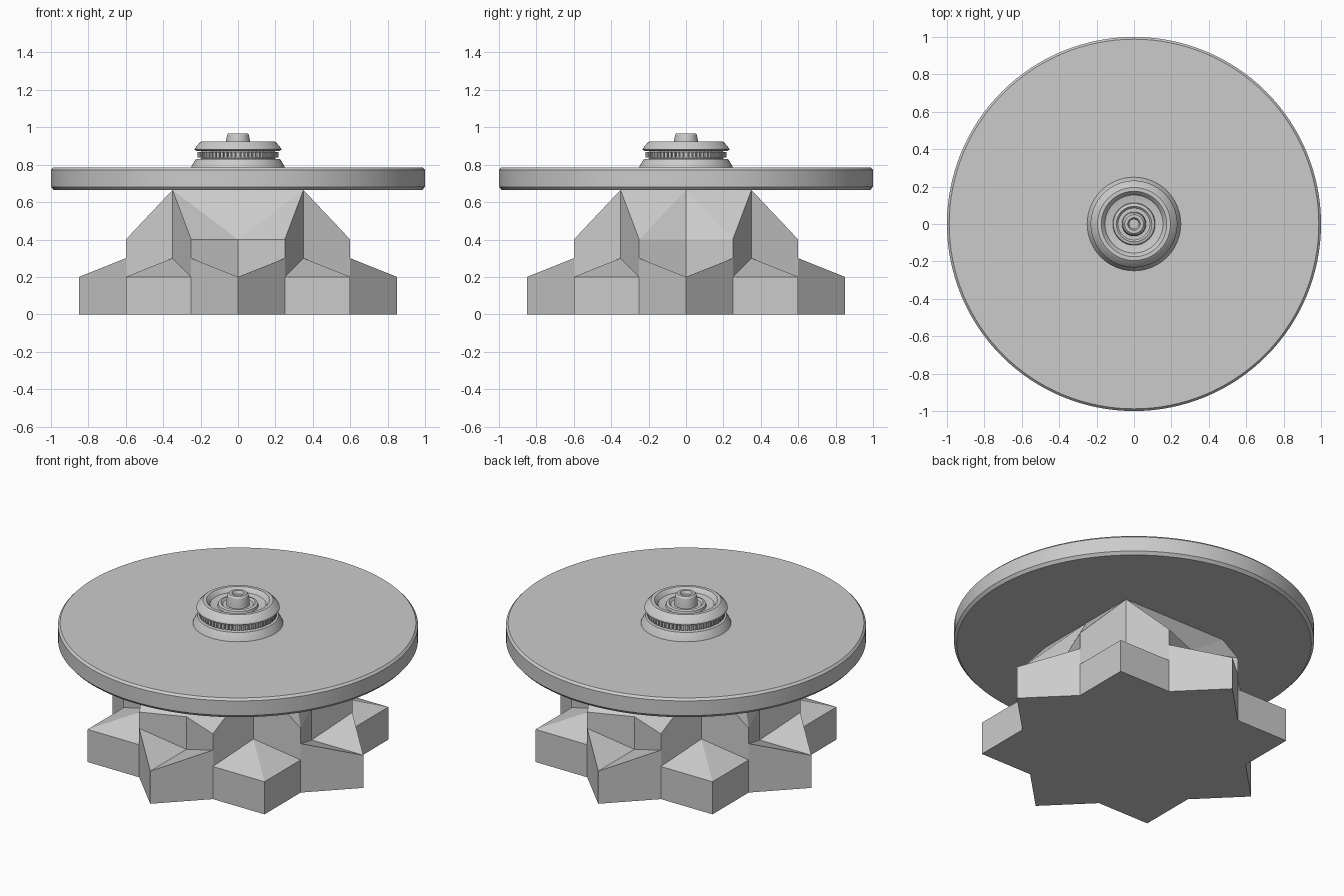
import bpy, bmesh, math
from mathutils import Matrix, Vector

if "Cube" in bpy.data.objects:
    bpy.data.objects.remove(bpy.data.objects["Cube"])

grey = bpy.data.materials.new("plain grey")
grey.diffuse_color = (0.6, 0.6, 0.6, 1)
grey.use_nodes = True
grey.node_tree.nodes["Principled BSDF"].inputs["Base Color"].default_value = grey.diffuse_color


def finish(name, bm, smooth=False):
    bmesh.ops.remove_doubles(bm, verts=bm.verts, dist=1e-5)
    bmesh.ops.recalc_face_normals(bm, faces=bm.faces)
    me = bpy.data.meshes.new(name)
    bm.to_mesh(me)
    bm.free()
    me.materials.append(grey)
    ob = bpy.data.objects.new(name, me)
    bpy.context.collection.objects.link(ob)
    if smooth:
        bpy.ops.object.select_all(action='DESELECT')
        ob.select_set(True)
        bpy.context.view_layer.objects.active = ob
        bpy.ops.object.shade_smooth_by_angle(angle=math.radians(25))
    return ob


def lathe(name, profile, sides):
    """Revolve a closed (radius, height) outline about z."""
    bm = bmesh.new()
    rings = []
    for r, z in profile:
        if r == 0:
            rings.append([bm.verts.new((0, 0, z))] * sides)
        else:
            rings.append([bm.verts.new((r * math.cos(t), r * math.sin(t), z))
                          for t in (2 * math.pi * i / sides for i in range(sides))])
    for a, b in zip(rings, rings[1:]):
        for i in range(sides):
            j = (i + 1) % sides
            vs = list(dict.fromkeys((a[i], a[j], b[j], b[i])))
            bm.faces.new(vs)
    return finish(name, bm, True)


# Faceted star base: one quarter (an arm and a corner point) repeated four times
tip, L, R, M = (0, -.85), (-.25, -.6), (.25, -.6), (0, -.5)
AL, AR, D, N, C = (-.35, -.35), (.35, -.35), (.6, -.6), (.6, -.25), (0, -.35)
TOP = .665
quarter = [
    # arm point walls and valley
    [(L, 0), (tip, 0), (tip, .2), (L, .3), (L, .2)],
    [(tip, 0), (R, 0), (R, .2), (R, .3), (tip, .2)],
    [(tip, .2), (R, .3), (M, .2)], [(tip, .2), (M, .2), (L, .3)],
    # notched end of the arm
    [(R, .3), (R, .4), (M, .4), (M, .2)], [(L, .3), (M, .2), (M, .4), (L, .4)],
    # arm sides
    [(R, .2), (AR, .3), (AR, TOP), (R, .4), (R, .3)],
    [(L, .2), (L, .3), (L, .4), (AL, TOP), (AL, .3)],
    # corner point
    [(R, 0), (D, 0), (D, .2), (R, .2)], [(D, 0), (N, 0), (N, .2), (D, .2)],
    [(R, .2), (D, .2), (AR, .3)], [(D, .2), (N, .2), (AR, .3)],
]
roof_front = [[(M, .4), (AR, TOP), (C, TOP), (AL, TOP)],
              [(M, .4), (R, .4), (AR, TOP)], [(M, .4), (AL, TOP), (L, .4)]]
roof_side = [[(M, .4), (R, .4), (C, TOP)], [(R, .4), (AR, TOP), (C, TOP)],
             [(M, .4), (C, TOP), (L, .4)], [(L, .4), (C, TOP), (AL, TOP)]]
bm = bmesh.new()
bottom, top = [], []
for k in range(4):
    rot = Matrix.Rotation(k * math.pi / 2, 3, 'Z')
    put = lambda p, z: rot @ Vector((*p, z))
    for f in quarter + (roof_side if k % 2 else roof_front):
        bm.faces.new([bm.verts.new(put(p, z)) for p, z in f])
    bottom += [put(p, 0) for p in (L, tip, R, D)]
    top += [put(p, TOP) for p in (AL, C)]
bm.faces.new([bm.verts.new(p) for p in reversed(bottom)])
bm.faces.new([bm.verts.new(p) for p in top])
finish("star_base", bm)

# Round table top with small chamfers
lathe("disc", [(0, .665), (.985, .665), (1, .682), (1, .772), (.988, .785), (0, .785)], 128)

# Stepped collar, flared cap with a dished top
lathe("collar", [(0, .78), (.252, .78), (.247, .795), (.225, .83), (.2, .832), (0, .832)], 64)
lathe("bead_core", [(0, .83), (.198, .83), (.198, .878), (0, .878)], 64)
lathe("cap", [(0, .872), (.215, .872), (.232, .88), (.23, .888), (.205, .918), (.195, .925),
              (.175, .925), (.165, .915), (.155, .9), (.11, .89), (0, .89)], 64)

# Ring of small beads around the neck
bm = bmesh.new()
count = 60
for i in range(count):
    m = (Matrix.Rotation(2 * math.pi * i / count, 4, 'Z')
         @ Matrix.Translation((.205, 0, .853)) @ Matrix.Diagonal((.022, .014, .03, 1)))
    bmesh.ops.create_cube(bm, size=1, matrix=m)
finish("bead_ring", bm)

# Inner hub ring and hollow spindle
lathe("hub_ring", [(0, .885), (.115, .885), (.11, .905), (.095, .91), (.085, .9), (0, .9)], 48)
lathe("spindle", [(0, .885), (.066, .885), (.063, .935), (.058, .96), (.05, .968),
                  (.034, .968), (.026, .95), (0, .95)], 48)
